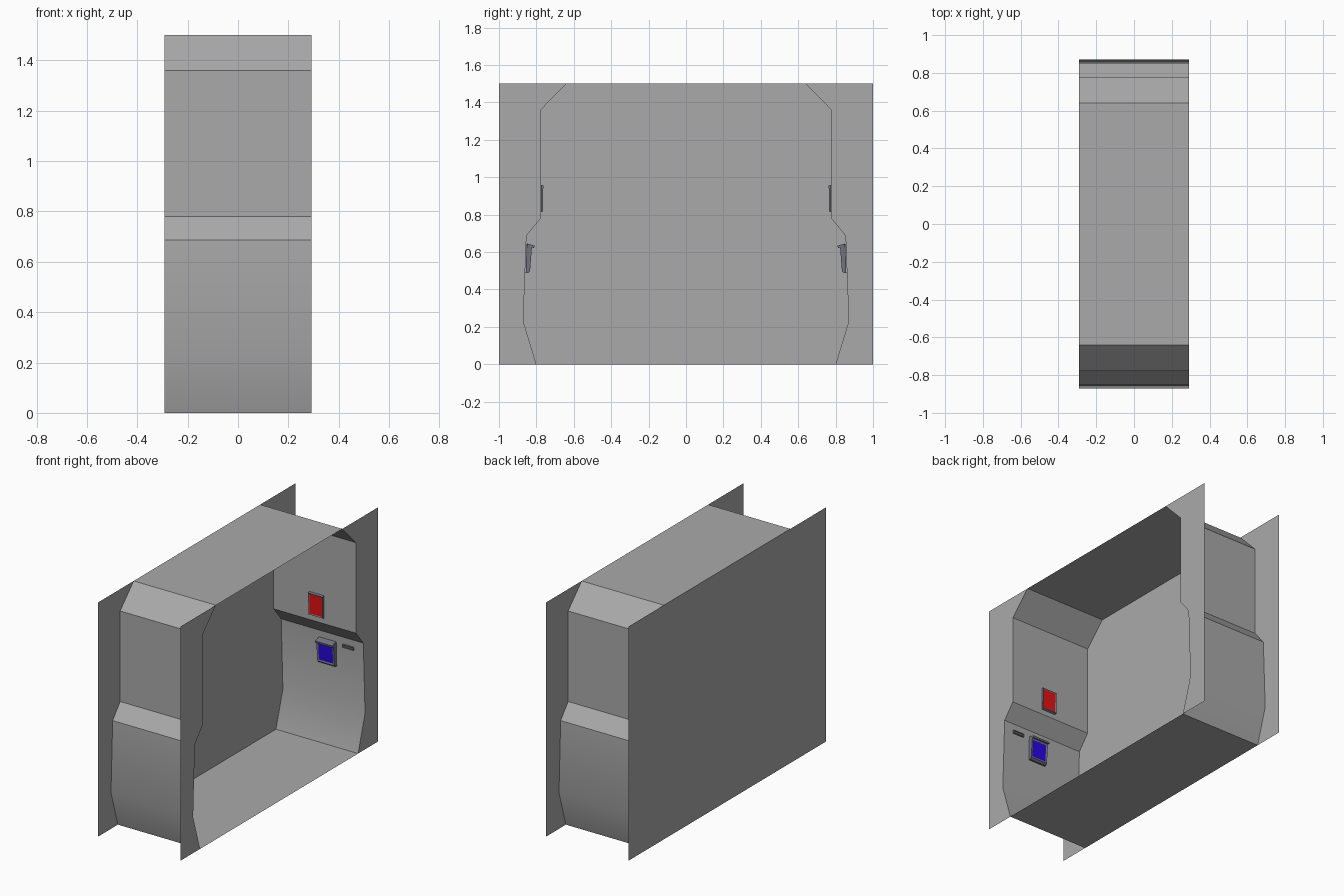
import bpy, bmesh, math

if "Cube" in bpy.data.objects:
    bpy.data.objects.remove(bpy.data.objects["Cube"])

HX, H = 0.291, 1.5
# half cross-section of the tunnel (y, z), floor to ceiling
SIDE = [(0.80, 0), (0.87, 0.23), (0.853, 0.687), (0.777, 0.78), (0.777, 1.36), (0.64, H)]


def material(name, color):
    m = bpy.data.materials.new(name)
    m.diffuse_color = color
    m.use_nodes = True
    m.node_tree.nodes["Principled BSDF"].inputs["Base Color"].default_value = m.diffuse_color
    return m


GREY = material("wall_grey", (0.40, 0.40, 0.40, 1))
CASING = material("casing_grey", (0.17, 0.17, 0.22, 1))
RED = material("red_display", (0.78, 0.006, 0.006, 1))
BLUE = material("blue_display", (0.02, 0.002, 0.78, 1))


def make(name, verts, faces, mat):
    me = bpy.data.meshes.new(name)
    me.from_pydata(verts, [], faces)
    me.materials.append(mat)
    ob = bpy.data.objects.new(name, me)
    bpy.context.collection.objects.link(ob)
    return ob


def mirror_y(ob):
    m = ob.modifiers.new("Mirror", 'MIRROR')
    m.use_axis = (False, True, False)
    m.use_mirror_merge = False


def prism(name, profile, x0, x1, screen=None, mat=None, border=0.01, depth=0.0):
    """Extrude a y-z profile along x; optionally inset edge no. `screen` as a coloured display."""
    n = len(profile)
    verts = [(x, y, z) for x in (x0, x1) for y, z in profile]
    faces = [(i, (i + 1) % n, (i + 1) % n + n, i + n) for i in range(n)]
    faces += [tuple(range(n))[::-1], tuple(range(n, 2 * n))]
    ob = make(name, verts, faces, CASING)
    bm = bmesh.new()
    bm.from_mesh(ob.data)
    bm.faces.ensure_lookup_table()
    display = bm.faces[screen] if screen is not None else None
    bmesh.ops.recalc_face_normals(bm, faces=bm.faces[:])
    if display:
        ob.data.materials.append(mat)
        bmesh.ops.inset_individual(bm, faces=[display], thickness=border, depth=depth)
        display.material_index = 1
    bm.to_mesh(ob.data)
    bm.free()
    mirror_y(ob)
    return ob


# Tunnel skin: floor, both walls and ceiling
ring = SIDE + [(-y, z) for y, z in reversed(SIDE)]
n = len(ring)
shell = make("corridor_shell", [(x, y, z) for x in (-HX, HX) for y, z in ring],
             [(i, i + n, (i + 1) % n + n, (i + 1) % n) for i in range(n)], GREY)
bpy.context.view_layer.objects.active = shell
shell.select_set(True)
bpy.ops.object.shade_smooth_by_angle(angle=math.radians(30))

# Closed end wall
make("end_wall", [(-HX, -1, 0), (-HX, 1, 0), (-HX, 1, H), (-HX, -1, H)], [(0, 3, 2, 1)], GREY)

# Open end: a flange beside each wall
k = len(SIDE)
flange = make("open_end_flange", [(HX, y, z) for y, z in SIDE] + [(HX, 1, H), (HX, 1, 0)],
              [tuple(range(k + 2))[::-1]], GREY)
mirror_y(flange)

# Upper wall display
prism("upper_display", [(0.776, 0.96), (0.763, 0.955), (0.765, 0.818), (0.776, 0.812)],
      -0.037, 0.065, 1, RED, 0.009, -0.003)

# Lower sloping display with a hood
prism("lower_display", [(0.852, 0.64), (0.824, 0.625), (0.834, 0.497), (0.846, 0.487), (0.857, 0.487)],
      -0.022, 0.1, 1, BLUE, 0.015, -0.003)
prism("display_hood", [(0.850, 0.646), (0.81, 0.634), (0.812, 0.622), (0.850, 0.63)], -0.022, 0.1)

# Card slot beside the lower display
prism("card_slot", [(0.853, 0.644), (0.846, 0.642), (0.847, 0.624), (0.8535, 0.622)],
      0.147, 0.225, 1, CASING, 0.005, -0.003)
